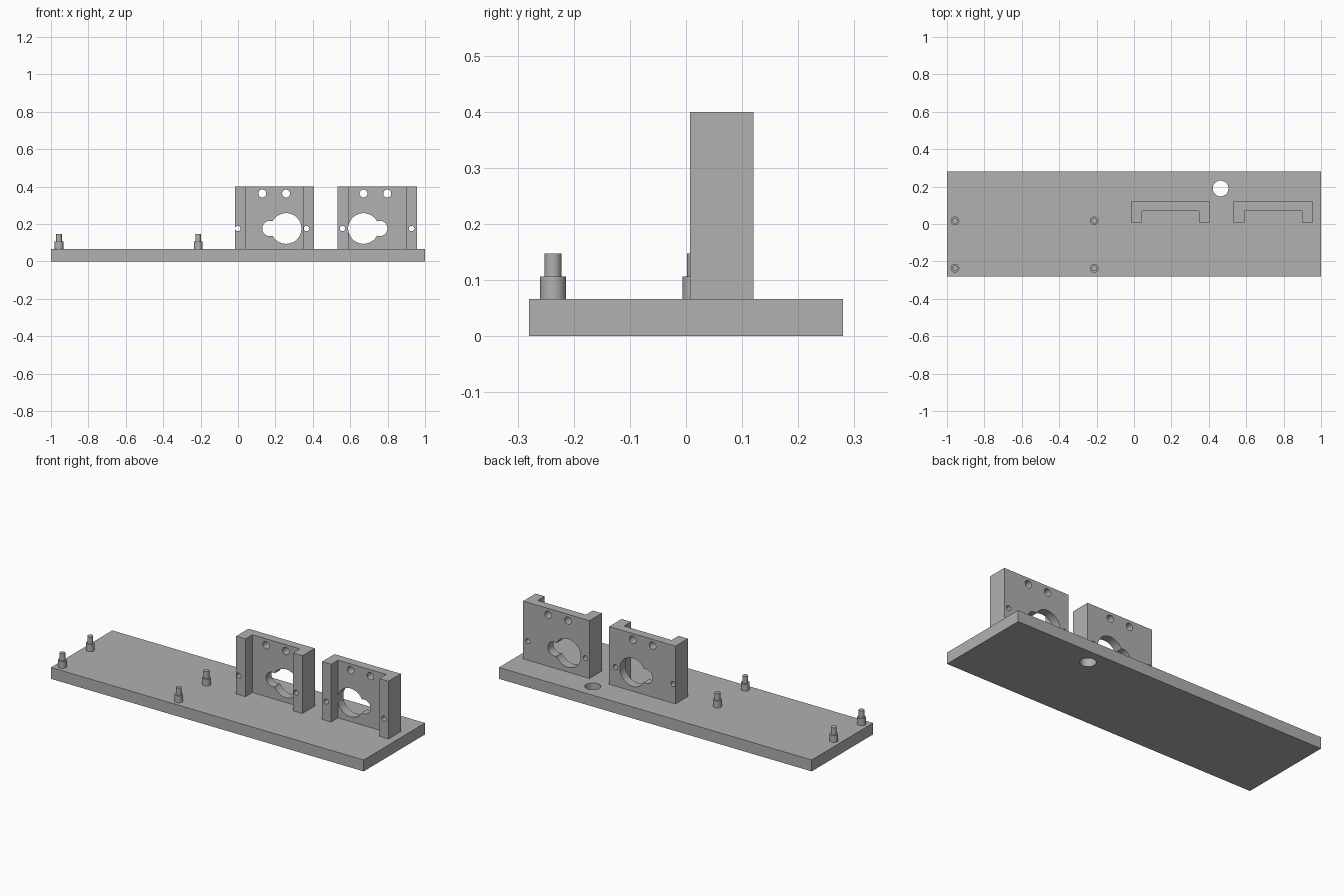
import bpy, bmesh, math
from mathutils import Vector

if "Cube" in bpy.data.objects:
    bpy.data.objects.remove(bpy.data.objects["Cube"])

PLATE_TOP, BRACKET_TOP = 0.066, 0.40
HOLE_Z = 0.176

gray = bpy.data.materials.new("matte gray")
gray.diffuse_color = (0.44, 0.44, 0.44, 1)
gray.use_nodes = True
gray.node_tree.nodes["Principled BSDF"].inputs["Base Color"].default_value = gray.diffuse_color


def extrude(name, outline, z0, z1):
    """Solid prism from an xy outline."""
    bm = bmesh.new()
    face = bm.faces.new([bm.verts.new((x, y, z0)) for x, y in outline])
    top = bmesh.ops.extrude_face_region(bm, geom=[face])["geom"]
    bmesh.ops.translate(bm, vec=(0, 0, z1 - z0),
                        verts=[v for v in top if isinstance(v, bmesh.types.BMVert)])
    bmesh.ops.recalc_face_normals(bm, faces=bm.faces)
    mesh = bpy.data.meshes.new(name)
    bm.to_mesh(mesh)
    bm.free()
    mesh.materials.append(gray)
    obj = bpy.data.objects.new(name, mesh)
    bpy.context.collection.objects.link(obj)
    return obj


def circle(r, n=48):
    return [(r * math.cos(2 * math.pi * i / n), r * math.sin(2 * math.pi * i / n))
            for i in range(n)]


def smooth(obj):
    bpy.ops.object.select_all(action="DESELECT")
    obj.select_set(True)
    bpy.context.view_layer.objects.active = obj
    bpy.ops.object.shade_smooth_by_angle(angle=math.radians(30))


def drill(obj, center, r, along_y):
    """Cut a round through hole along y or z."""
    cutter = extrude("hole_cutter", circle(r), -0.5, 0.5)
    cutter.location = center
    if along_y:
        cutter.rotation_euler.x = math.pi / 2
    cutter.hide_render = True
    mod = obj.modifiers.new("hole", "BOOLEAN")
    mod.operation, mod.solver, mod.object = "DIFFERENCE", "EXACT", cutter
    bpy.context.view_layer.objects.active = obj
    bpy.ops.object.modifier_apply(modifier=mod.name)
    bpy.data.objects.remove(cutter)


# Base plate with a cable hole
plate = extrude("base_plate", [(-1, -0.28), (1, -0.28), (1, 0.28), (-1, 0.28)], 0, PLATE_TOP)
drill(plate, (0.463, 0.19, 0), 0.042, False)
smooth(plate)


# Channel-shaped motor brackets: (left x, wall width, big hole x, small hole x, other hole xs)
def bracket(name, left, wall, big, small, top_holes, side_holes):
    right, front, web, back = left + 0.424, 0.007, 0.07, 0.12
    obj = extrude(name, [(left, front), (left + wall, front), (left + wall, web),
                         (right - wall, web), (right - wall, front), (right, front),
                         (right, back), (left, back)], PLATE_TOP, BRACKET_TOP)
    drill(obj, (big, 0, HOLE_Z), 0.082, True)
    drill(obj, (small, 0, HOLE_Z), 0.041, True)
    for x in top_holes:
        drill(obj, (x, 0, 0.363), 0.021, True)
    for x in side_holes:
        drill(obj, (x, 0, HOLE_Z), 0.0145, True)
    smooth(obj)


bracket("left_bracket", -0.017, 0.06, 0.257, 0.171, (0.130, 0.257), (-0.001, 0.367))
bracket("right_bracket", 0.533, 0.058, 0.671, 0.758, (0.671, 0.798), (0.559, 0.928))

# Stepped standoff pins
for i, (x, y) in enumerate([(x, y) for x in (-0.957, -0.213) for y in (-0.237, 0.017)]):
    for part, r, z0, z1 in (("standoff_collar", 0.023, PLATE_TOP, 0.106),
                            ("standoff_tip", 0.015, 0.106, 0.147)):
        pin = extrude(f"{part}_{i + 1}", circle(r, 32), z0, z1)
        pin.location = Vector((x, y, 0))
        smooth(pin)
